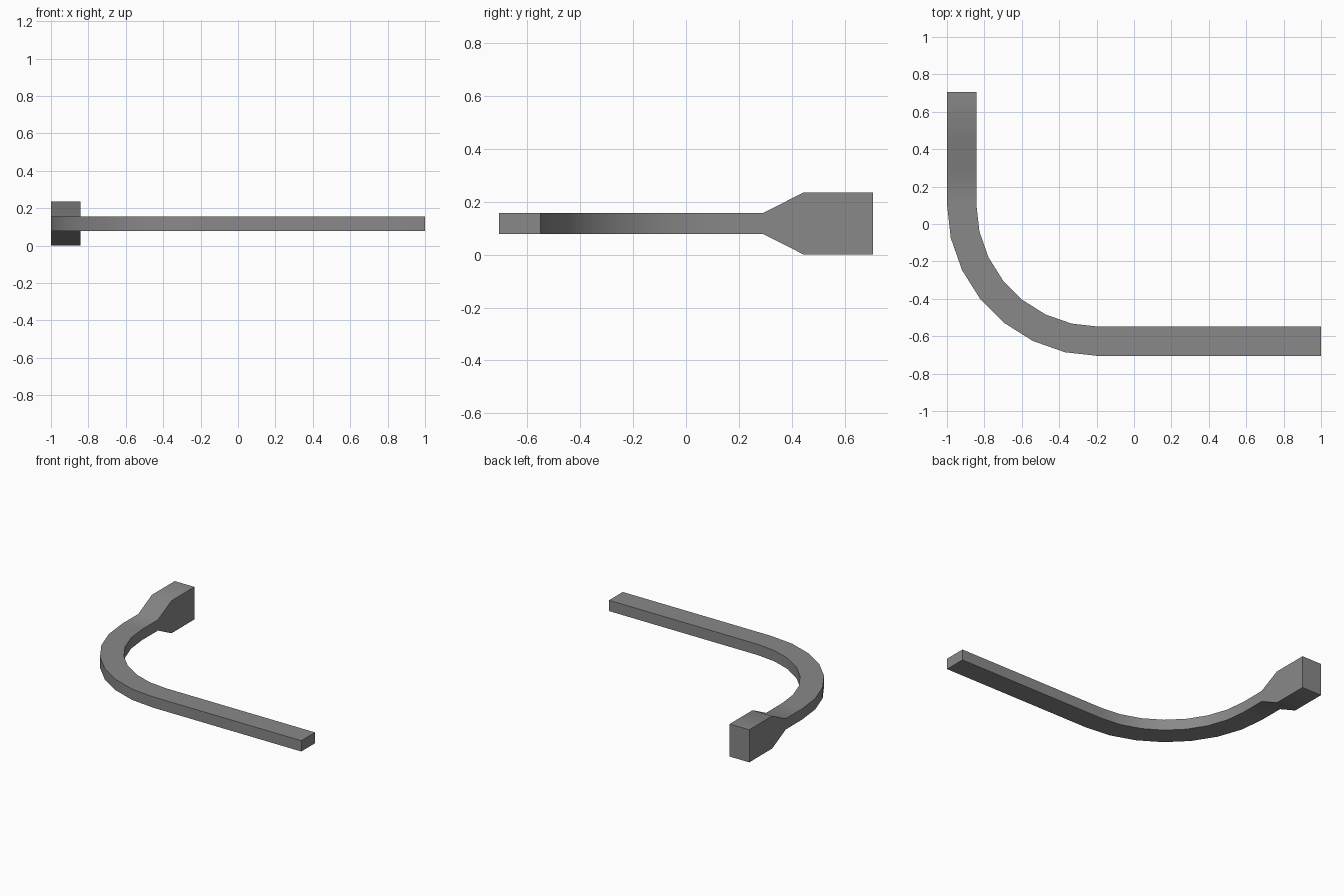
import bpy
import bmesh
import math

cube = bpy.data.objects.get("Cube")
if cube:
    bpy.data.objects.remove(cube, do_unlink=True)

grey = bpy.data.materials.new("mid grey")
grey.use_nodes = True
colour = (0.25, 0.25, 0.25, 1)
grey.diffuse_color = colour
grey.node_tree.nodes["Principled BSDF"].inputs["Base Color"].default_value = colour

WIDTH = 0.157      # bar width in plan
MID_Z = 0.1175     # centre height
THIN, THICK = 0.039, 0.1175   # half heights of the bar and its end block
OUTER = 0.812      # outer bend radius
CX, CY = -1 + OUTER, -0.706 + OUTER
STEPS = 7

# Stations along the bar: outer point, inner point, half height
stations = [((-1, y), (-1 + WIDTH, y), h)
            for y, h in ((0.706, THICK), (0.445, THICK), (0.29, THIN))]
for i in range(STEPS + 1):
    a = math.pi + i * math.pi / 2 / STEPS
    outer, inner = [(CX + r * math.cos(a), CY + r * math.sin(a))
                    for r in (OUTER, OUTER - WIDTH)]
    stations.append((outer, inner, THIN))
stations.append(((1, -0.706), (1, -0.706 + WIDTH), THIN))

# Loft a rectangular section through the stations
bm = bmesh.new()
rings = []
for outer, inner, h in stations:
    corners = ((outer, -h), (inner, -h), (inner, h), (outer, h))
    rings.append([bm.verts.new((*p, MID_Z + dz)) for p, dz in corners])
for a, b in zip(rings, rings[1:]):
    for k in range(4):
        n = (k + 1) % 4
        bm.faces.new((a[k], a[n], b[n], b[k]))
bm.faces.new(rings[0])
bm.faces.new(rings[-1])
bmesh.ops.recalc_face_normals(bm, faces=bm.faces)

mesh = bpy.data.meshes.new("curved_bar")
bm.to_mesh(mesh)
bm.free()
mesh.materials.append(grey)
bar = bpy.data.objects.new("curved_bar", mesh)
bpy.context.collection.objects.link(bar)

# Smooth the bend and flare, keep the square edges sharp
bpy.ops.object.select_all(action='DESELECT')
bar.select_set(True)
bpy.context.view_layer.objects.active = bar
bpy.ops.object.shade_smooth_by_angle(angle=math.radians(30))
